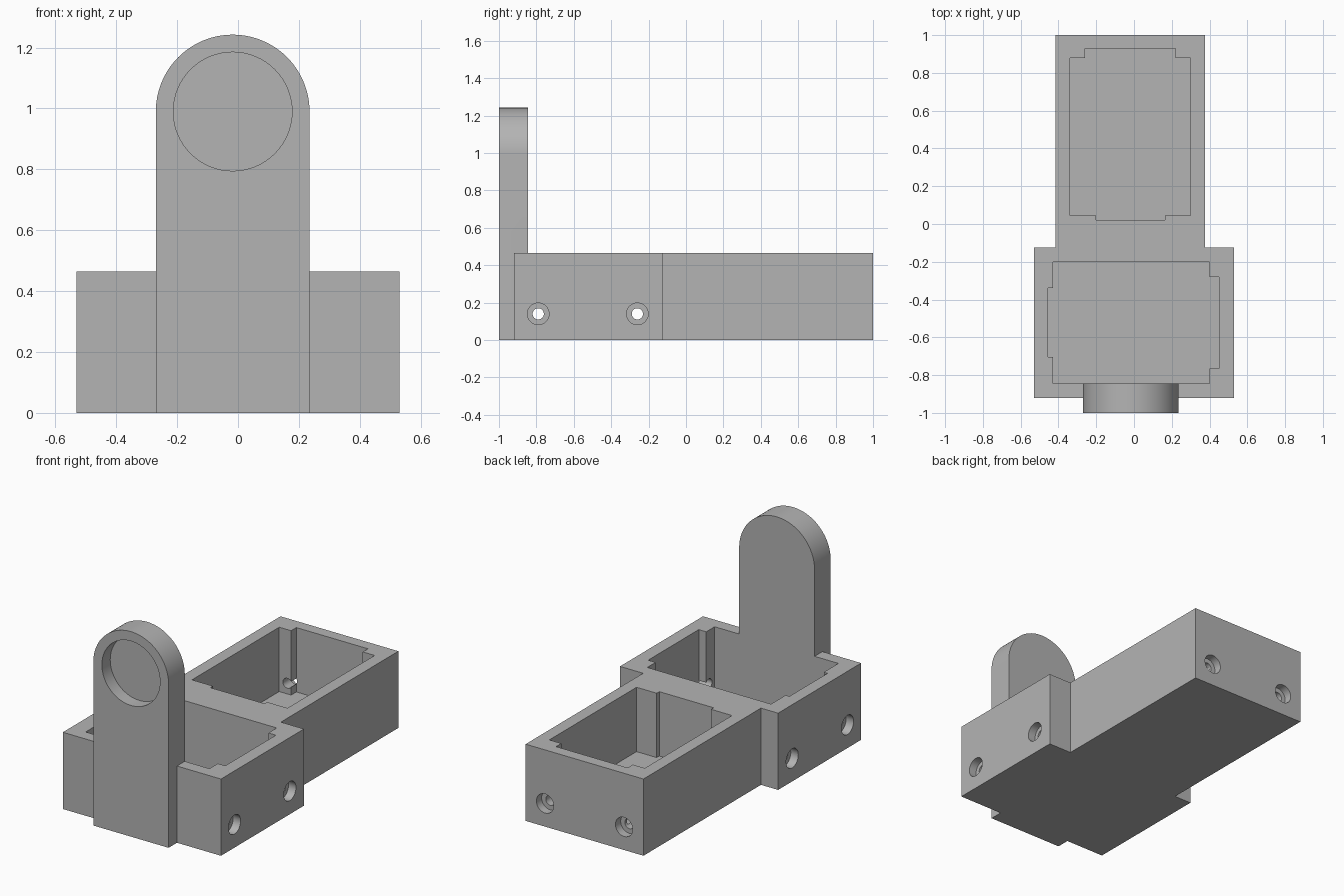
import bpy, bmesh, math
from mathutils import Matrix

if "Cube" in bpy.data.objects:
    bpy.data.objects.remove(bpy.data.objects["Cube"])

grey = bpy.data.materials.new("plain_grey")
grey.diffuse_color = (0.456, 0.456, 0.456, 1)
grey.use_nodes = True
grey.node_tree.nodes["Principled BSDF"].inputs["Base Color"].default_value = grey.diffuse_color


def prism(name, pts, a, b, upright=False):
    """Extrude a profile: xy along z from a to b, or (upright) xz along y."""
    bm = bmesh.new()
    place = (lambda p, t: (p[0], t, p[1])) if upright else (lambda p, t: (p[0], p[1], t))
    face = bm.faces.new([bm.verts.new(place(p, a)) for p in pts])
    top = bmesh.ops.extrude_face_region(bm, geom=[face])["geom"]
    shift = (0, b - a, 0) if upright else (0, 0, b - a)
    bmesh.ops.translate(bm, vec=shift, verts=[v for v in top if isinstance(v, bmesh.types.BMVert)])
    bmesh.ops.recalc_face_normals(bm, faces=bm.faces)
    mesh = bpy.data.meshes.new(name)
    bm.to_mesh(mesh)
    bm.free()
    ob = bpy.data.objects.new(name, mesh)
    bpy.context.collection.objects.link(ob)
    mesh.materials.append(grey)
    return ob


def circle(cx, cz, r, n=64, start=0.0, sweep=2 * math.pi):
    return [(cx + r * math.cos(start + sweep * i / n), cz + r * math.sin(start + sweep * i / n))
            for i in range(n)]


def combine(target, other, operation):
    mod = target.modifiers.new(operation.lower(), 'BOOLEAN')
    mod.operation, mod.solver, mod.object = operation, 'EXACT', other
    bpy.context.view_layer.objects.active = target
    bpy.ops.object.modifier_apply(modifier=mod.name)
    bpy.data.objects.remove(other, do_unlink=True)


H, FLOOR = 0.465, 0.075

# Body: wide front box and narrower rear box in one T-shaped outline
body = prism("battery_housing", [(-0.53, -0.92), (0.53, -0.92), (0.53, -0.125), (0.375, -0.125),
                                 (0.375, 1), (-0.415, 1), (-0.415, -0.125), (-0.53, -0.125)], 0, H)
body.name = "housing"

# Upright round-topped tab on the front
cx, cz, r = -0.0175, 0.99, 0.2525
arch = circle(cx, cz, r, 48, 0, math.pi) + [(cx - r, cz), (cx - r, 0), (cx + r, 0)]
combine(body, prism("front_tab", arch, -1, -0.845, True), 'UNION')

# Round recess in the tab
combine(body, prism("tab_recess", circle(cx, cz, 0.195), -1.1, -0.92, True), 'DIFFERENCE')

# Front pocket with side notches
front_pocket = [(-0.43, -0.845), (0.40, -0.845), (0.40, -0.765), (0.45, -0.765), (0.45, -0.28),
                (0.40, -0.28), (0.40, -0.20), (-0.43, -0.20), (-0.43, -0.34), (-0.455, -0.34),
                (-0.455, -0.705), (-0.43, -0.705)]
combine(body, prism("front_pocket", front_pocket, FLOOR, H + 0.1), 'DIFFERENCE')

# Rear pocket with end notches
rear_pocket = [(-0.34, 0.045), (-0.20, 0.045), (-0.20, 0.02), (0.165, 0.02), (0.165, 0.045),
               (0.30, 0.045), (0.30, 0.88), (0.22, 0.88), (0.22, 0.93), (-0.26, 0.93),
               (-0.26, 0.88), (-0.34, 0.88)]
combine(body, prism("rear_pocket", rear_pocket, FLOOR, H + 0.1), 'DIFFERENCE')


# Counterbored screw holes, drilled inward from an outer face
def screw_hole(x, y, angle):
    for rad, depth in ((0.058, 0.05), (0.03, 0.2)):
        cut = prism("drill", circle(0, 0, rad, 32), -0.05, depth, True)
        cut.data.transform(Matrix.Translation((x, y, 0.14)) @ Matrix.Rotation(angle, 4, 'Z'))
        combine(body, cut, 'DIFFERENCE')


for y in (-0.79, -0.26):
    screw_hole(0.53, y, math.pi / 2)
    screw_hole(-0.53, y, -math.pi / 2)
for x in (0.245, -0.285):
    screw_hole(x, 1, math.pi)

# Smooth the round surfaces, keep edges sharp
bpy.ops.object.select_all(action='DESELECT')
body.select_set(True)
bpy.context.view_layer.objects.active = body
bpy.ops.object.shade_smooth_by_angle(angle=math.radians(30))
